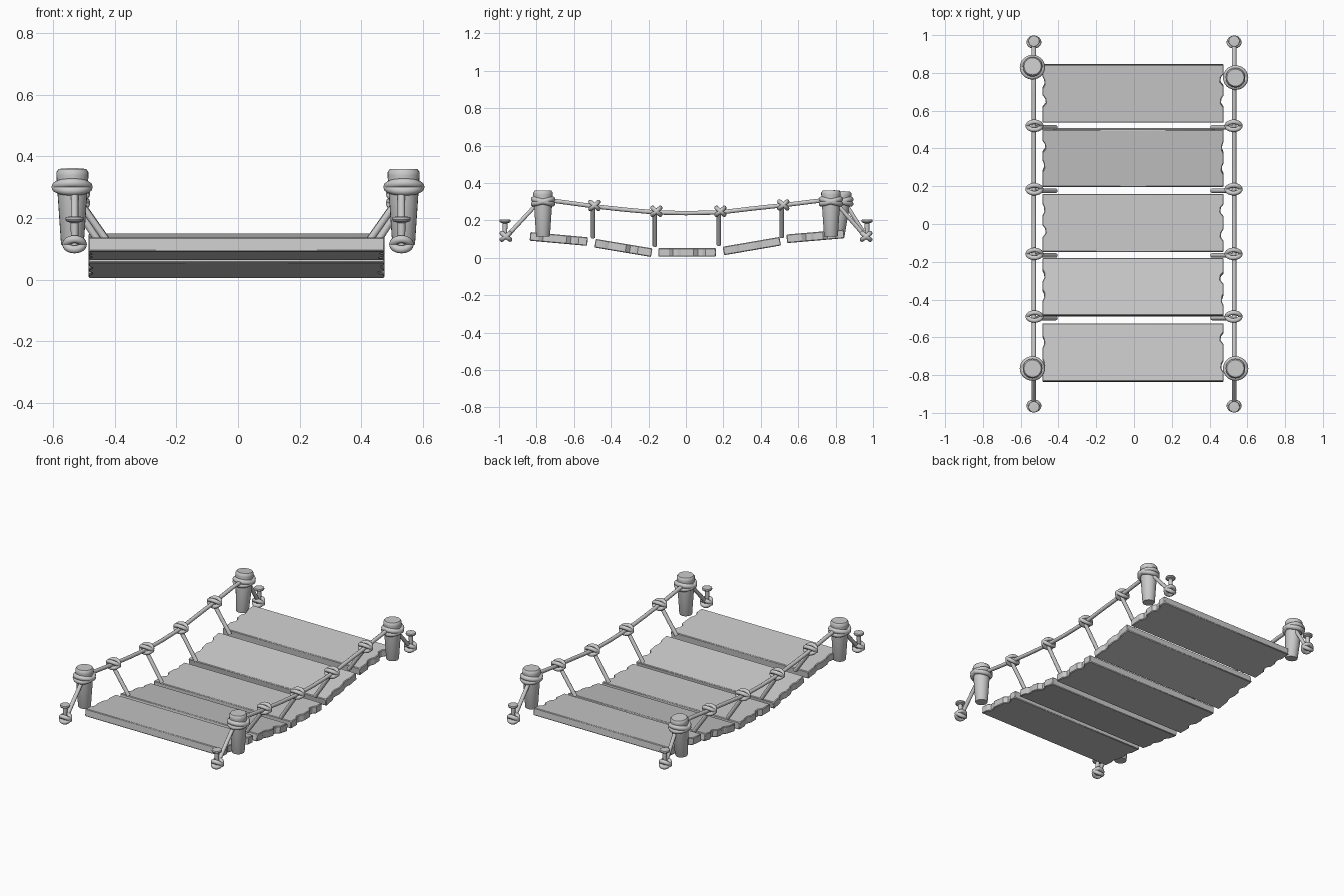
import bpy, bmesh, math, random
from mathutils import Matrix, Vector

if "Cube" in bpy.data.objects:
    bpy.data.objects.remove(bpy.data.objects["Cube"])

random.seed(4)


def finish(name, bm, loc=(0, 0, 0), rot=(0, 0, 0), angle=40):
    bmesh.ops.recalc_face_normals(bm, faces=bm.faces)
    me = bpy.data.meshes.new(name)
    bm.to_mesh(me)
    bm.free()
    ob = bpy.data.objects.new(name, me)
    bpy.context.collection.objects.link(ob)
    ob.location, ob.rotation_euler = loc, rot
    bpy.ops.object.select_all(action='DESELECT')
    ob.select_set(True)
    bpy.context.view_layer.objects.active = ob
    bpy.ops.object.shade_smooth_by_angle(angle=math.radians(angle))
    return ob


def lathe(name, profile, loc, rot=(0, 0, 0), segs=20):
    bm = bmesh.new()
    vs = [bm.verts.new((r, 0, z)) for r, z in profile]
    es = [bm.edges.new(p) for p in zip(vs, vs[1:])]
    bmesh.ops.spin(bm, geom=vs + es, cent=(0, 0, 0), axis=(0, 0, 1),
                   angle=2 * math.pi, steps=segs)
    bmesh.ops.remove_doubles(bm, verts=bm.verts, dist=1e-5)
    return finish(name, bm, loc, rot)


def crossed_rings(name, loc, rx, ry, minor, tilt, segs=24, sides=10):
    # two oval rope loops tilted opposite ways about x
    bm = bmesh.new()
    for sign in (1, -1):
        turn = Matrix.Rotation(sign * math.radians(tilt), 3, 'X')
        grid = []
        for i in range(segs):
            a = 2 * math.pi * i / segs
            out = Vector((math.cos(a), math.sin(a), 0))
            c = Vector((rx * out.x, ry * out.y, 0))
            grid.append([bm.verts.new(turn @ (c + out * minor * math.cos(b)
                         + Vector((0, 0, minor * math.sin(b)))))
                         for b in (2 * math.pi * j / sides for j in range(sides))])
        for i in range(segs):
            for j in range(sides):
                g, h, k = grid[i], grid[(i + 1) % segs], (j + 1) % sides
                bm.faces.new((g[j], h[j], h[k], g[k]))
    return finish(name, bm, loc)


def rope(name, points, radius):
    cu = bpy.data.curves.new(name, 'CURVE')
    cu.dimensions = '3D'
    cu.bevel_depth, cu.bevel_resolution, cu.use_fill_caps = radius, 3, True
    sp = cu.splines.new('POLY')
    sp.points.add(len(points) - 1)
    for p, co in zip(sp.points, points):
        p.co = (*co, 1)
    ob = bpy.data.objects.new(name, cu)
    bpy.context.collection.objects.link(ob)
    bpy.ops.object.select_all(action='DESELECT')
    ob.select_set(True)
    bpy.context.view_layer.objects.active = ob
    bpy.ops.object.convert(target='MESH')
    bpy.ops.object.shade_smooth_by_angle(angle=math.radians(40))


# planks with chipped ends: centre y, centre z, tilt
def plank(name, y, z, tilt):
    half, thick = 0.154, 0.046
    left, right = [], []
    for edge, x, s in ((left, -0.485, 1), (right, 0.475, -1)):
        edge.append((x, -half))
        for t in (-0.055, 0.06):
            t += random.uniform(-0.02, 0.02)
            d = random.uniform(0.008, 0.02)
            edge += [(x, t - 0.035), (x + s * d, t - 0.012),
                     (x + s * d * 0.8, t + 0.012), (x, t + 0.03)]
        edge.append((x, half))
    bm = bmesh.new()
    f = bm.faces.new([bm.verts.new((a, b, -thick / 2)) for a, b in right + left[::-1]])
    ext = bmesh.ops.extrude_face_region(bm, geom=[f])
    bmesh.ops.translate(bm, vec=(0, 0, thick), verts=[
        v for v in ext['geom'] if isinstance(v, bmesh.types.BMVert)])
    ob = finish(name, bm, (0, y, z), (tilt, 0, 0), 25)
    bev = ob.modifiers.new('soft_edges', 'BEVEL')
    bev.width, bev.segments = 0.004, 1
    bev.limit_method, bev.angle_limit = 'ANGLE', math.radians(60)


for i, (y, z, t) in enumerate([(-0.681, 0.101, -0.09), (-0.335, 0.053, -0.165),
                               (0.006, 0.029, 0), (0.352, 0.063, 0.17),
                               (0.692, 0.115, 0.085)]):
    plank(f"plank_{i + 1}", y, z, t)

post_profile = [(0, 0), (0.035, 0), (0.037, 0.004), (0.052, 0.225),
                (0.052, 0.236), (0.045, 0.246), (0, 0.246)]
stake_profile = [(0, 0), (0.011, 0), (0.013, 0.085), (0.027, 0.09),
                 (0.03, 0.096), (0.028, 0.104), (0, 0.106)]

for side, s, back_y in (("left", -1, 0.83), ("right", 1, 0.775)):
    x = s * 0.53
    # posts with wrapped rope, and ground stakes
    for end, y in (("front", -0.765), ("back", back_y)):
        lean = -0.1 if back_y > 0.8 and end == "back" else 0
        lathe(f"{end}_{side}_post", post_profile,
              (s * 0.537, y + lean * 0.2, 0.113), (lean, 0, 0), 24)
        crossed_rings(f"{end}_{side}_post_wrap", (s * 0.538, y, 0.301),
                      0.052, 0.052, 0.015, 14, 32)
        ys = math.copysign(0.968, y)
        lathe(f"{end}_{side}_stake", stake_profile, (x, ys, 0.1))
        crossed_rings(f"{end}_{side}_stake_knot", (x, math.copysign(0.963, y), 0.115),
                      0.027, 0.027, 0.013, 38)
    # sagging hand rope from stake to stake
    rope(f"{side}_hand_rope",
         [(x, -0.968, 0.105), (x, -0.775, 0.312), (x, -0.70, 0.304), (x, -0.495, 0.276),
          (x, -0.33, 0.258), (x, -0.163, 0.243), (x, 0.0, 0.239), (x, 0.18, 0.243),
          (x, 0.34, 0.262), (x, 0.516, 0.281), (x, 0.70, 0.304),
          (x, back_y + 0.01, 0.312), (x, 0.968, 0.105)], 0.012)
    # hangers and knots
    for i, (y, z, low) in enumerate([(-0.49, 0.28, 0.11), (-0.158, 0.249, 0.065),
                                     (0.184, 0.249, 0.07), (0.52, 0.283, 0.112)]):
        rope(f"{side}_hanger_{i + 1}", [(x, y - 0.008, z - 0.005),
                                        (s * 0.414, y - 0.008, low)], 0.012)
        crossed_rings(f"{side}_knot_{i + 1}", (s * 0.527, y, z),
                      0.036, 0.028, 0.012, 42)
